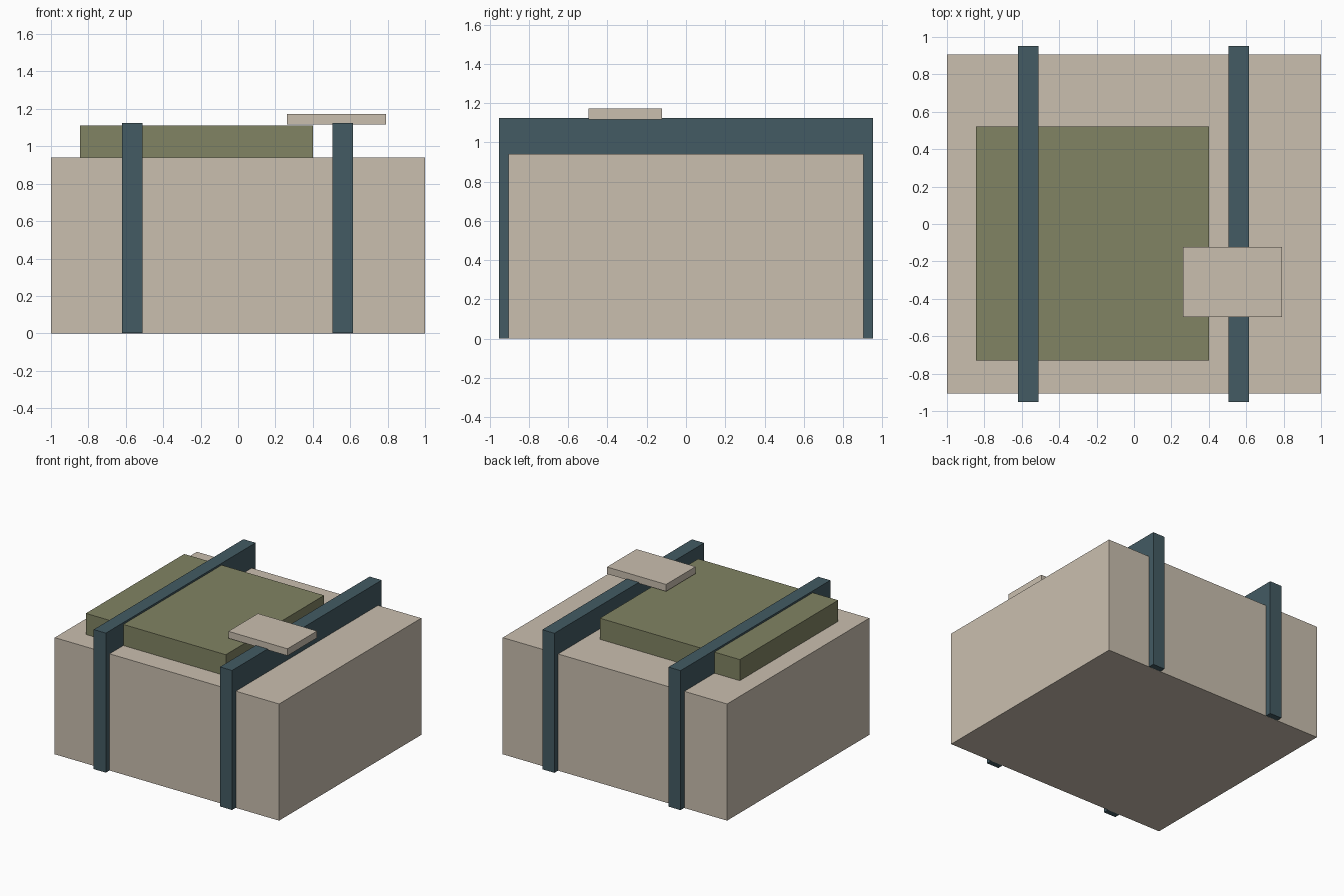
import bpy

cube = bpy.data.objects.get("Cube")
if cube:
    bpy.data.objects.remove(cube, do_unlink=True)


def material(name, rgb):
    mat = bpy.data.materials.new(name)
    mat.use_nodes = True
    mat.diffuse_color = (*rgb, 1)
    bsdf = next(n for n in mat.node_tree.nodes if n.type == "BSDF_PRINCIPLED")
    bsdf.inputs["Base Color"].default_value = (*rgb, 1)
    return mat


def box(name, x, y, z, mat):
    """Flat-faced box spanning the given (low, high) ranges."""
    bpy.ops.mesh.primitive_cube_add(size=1)
    obj = bpy.context.object
    obj.name = name
    spans = (x, y, z)
    center = [(a + b) / 2 for a, b in spans]
    size = [b - a for a, b in spans]
    for v in obj.data.vertices:
        v.co = [c + k * s for c, k, s in zip(center, v.co, size)]
    obj.data.materials.append(mat)
    return obj


beige = material("beige", (0.59, 0.52, 0.43))
olive = material("olive green", (0.22, 0.23, 0.125))
teal = material("dark teal", (0.056, 0.104, 0.125))

# Main bundle
box("bundle_body", (-1, 1), (-0.905, 0.905), (0, 0.94), beige)

# Folded cloth on top
box("top_cloth", (-0.845, 0.402), (-0.73, 0.522), (0.94, 1.11), olive)

# Straps running over the bundle from front to back
for side, x in (("right", -0.565), ("left", 0.56)):
    box(side + "_strap", (x - 0.054, x + 0.054), (-0.953, 0.953),
        (0.001, 1.125), teal)

# Tag resting on the left strap
box("tag", (0.263, 0.79), (-0.498, -0.122), (1.117, 1.173), beige)
